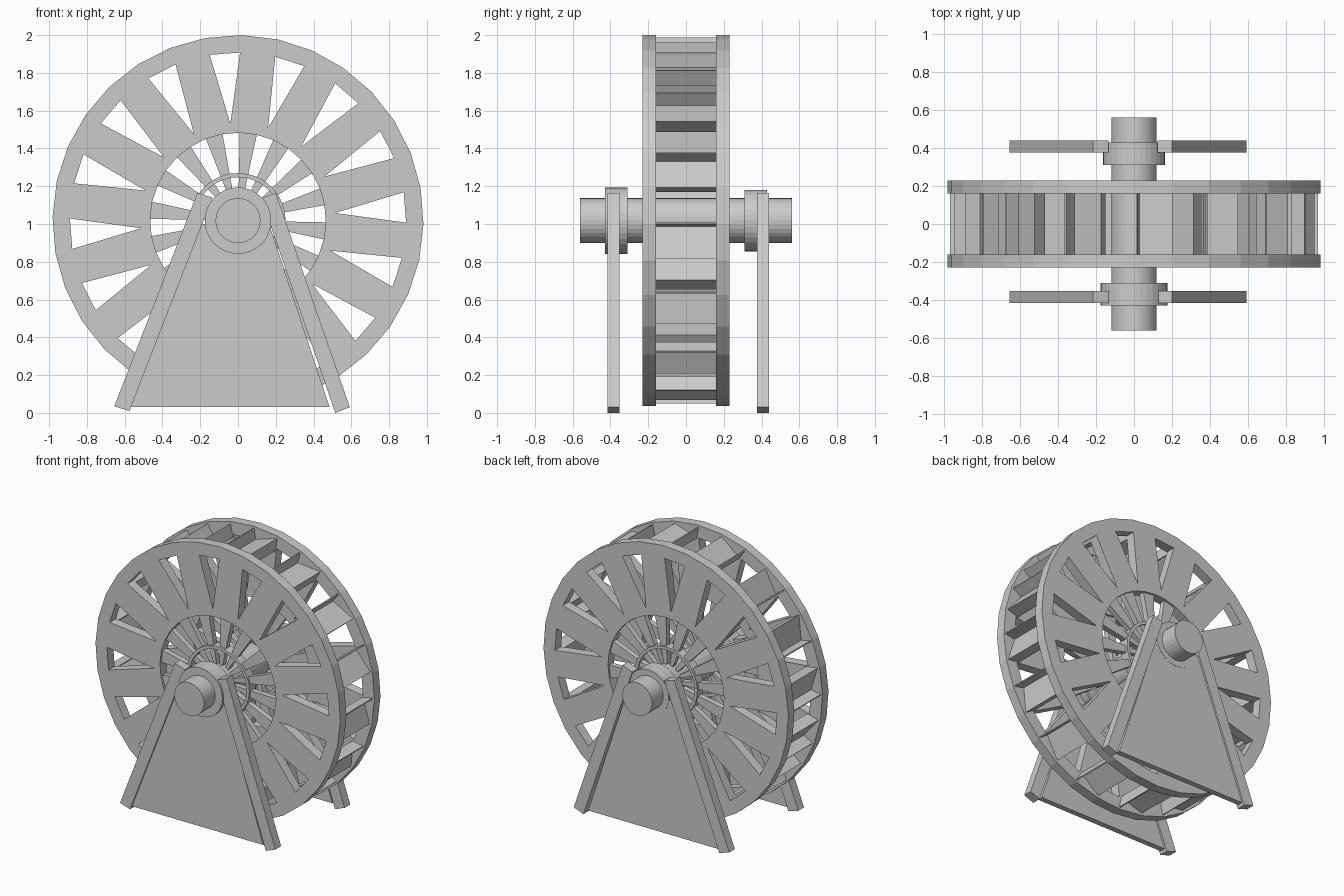
import bpy, bmesh
from math import sin, cos, radians, pi
from mathutils import Vector

if "Cube" in bpy.data.objects:
    bpy.data.objects.remove(bpy.data.objects["Cube"])

CZ = 1.018            # wheel centre height
STEP = 22.5           # angle of one spoke-and-opening repeat
A0, A1, A2 = -1.125, 10.125, 21.375   # opening start, opening end, spoke end


def pol(r, deg, y=0.0):
    a = radians(deg)
    return Vector((r * cos(a), y, CZ + r * sin(a)))


def finish(name, bm):
    bmesh.ops.remove_doubles(bm, verts=bm.verts, dist=1e-4)
    bmesh.ops.recalc_face_normals(bm, faces=bm.faces)
    me = bpy.data.meshes.new(name)
    bm.to_mesh(me)
    bm.free()
    ob = bpy.data.objects.new(name, me)
    bpy.context.collection.objects.link(ob)
    return ob


def sheet(name, polys, thick):
    """Faces from point lists, thickened evenly about their plane."""
    bm = bmesh.new()
    for p in polys:
        bm.faces.new([bm.verts.new(v) for v in p])
    ob = finish(name, bm)
    m = ob.modifiers.new("thickness", 'SOLIDIFY')
    m.thickness = thick
    m.offset = 0
    return ob


def flat(name, pts, y, thick):
    return sheet(name, [[(x, y, z) for x, z in pts]], thick)


def cylinder(name, r, y0, y1):
    bpy.ops.mesh.primitive_cylinder_add(
        vertices=32, radius=r, depth=y1 - y0,
        location=(0, (y0 + y1) / 2, CZ), rotation=(pi / 2, 0, 0))
    bpy.context.object.name = name


# side rims with sixteen triangular openings, inner spokes and hub rings
for side, s in (("front", -1), ("back", 1)):
    y = s * 0.195
    rim, spokes, ring = [], [], []
    for k in range(16):
        o = k * STEP
        P = lambda r, d: pol(r, d + o, y)
        h0, h1, h2 = P(.89, -.7), P(.89, 9.7), P(.89, 21.8)
        apex, apex2 = P(.515, 4.5), P(.515, 27)
        rim += [
            [P(.982, A0), P(.982, A1), h1, h0],
            [P(.982, A1), P(.982, A2), h2, h1],
            [h1, h2, apex2, apex],
            [P(.465, A0), P(.465, A1), apex],
            [P(.465, A1), P(.465, A2), apex2, apex],
        ]
        spokes.append([P(.10, A1), P(.10, A2), P(.48, A2), P(.48, A1)])
        for a, b in ((A0, A1), (A1, A2)):
            ring.append([P(.23, a), P(.23, b), P(.252, b), P(.252, a)])
    sheet(side + "_rim", rim, .07)
    sheet(side + "_inner_spokes", spokes, .04)
    sheet(side + "_hub_ring", ring, .07)

# slanted buckets between the rims
buckets = []
for k in range(16):
    o = k * STEP
    prof = [(.968, 21.7), (.887, 20.7), (.962, 10.5), (.872, 10.2)]
    for (r0, d0), (r1, d1) in zip(prof, prof[1:]):
        buckets.append([pol(r0, d0 + o, -.163), pol(r1, d1 + o, -.163),
                        pol(r1, d1 + o, .163), pol(r0, d0 + o, .163)])
sheet("buckets", buckets, .008)

# axle and bearings
cylinder("axle", .119, -.56, .56)
cylinder("front_bearing", .176, -.43, -.31)
cylinder("back_bearing", .163, .31, .43)

# A-frame stands with infill panels
for side, y in (("front", -.384), ("back", .408)):
    flat(side + "_left_leg",
         [(-.655, .035), (-.575, .01), (-.135, 1.14), (-.215, 1.165)], y, .065)
    flat(side + "_right_leg",
         [(.515, 0), (.592, .03), (.2, 1.165), (.123, 1.135)], y, .065)
    flat(side + "_panel",
         [(-.58, .03), (.485, .03), (.165, 1.0), (-.195, 1.0)], y, .04)
